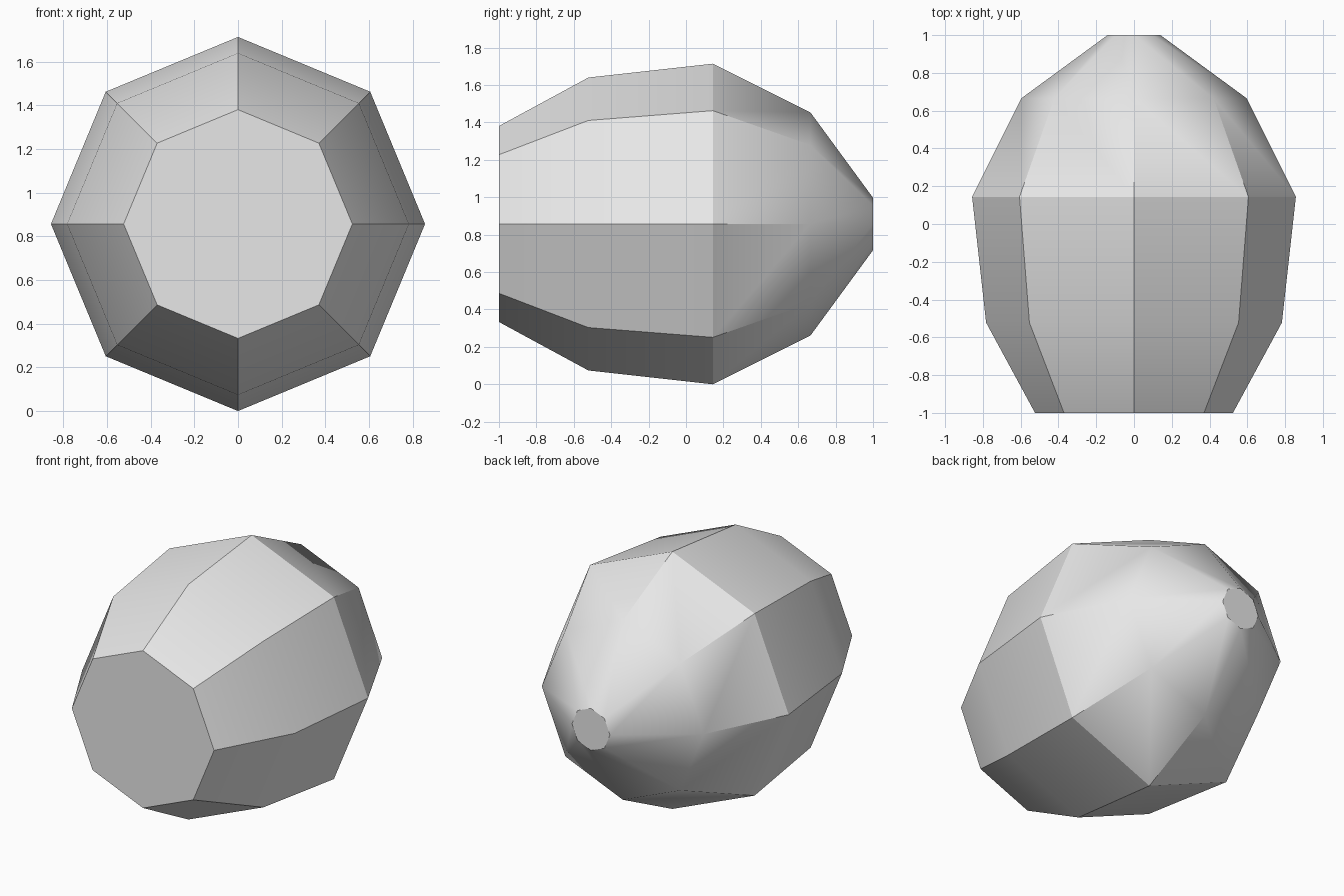
import bpy
import bmesh
import math

cube = bpy.data.objects.get("Cube")
if cube:
    bpy.data.objects.remove(cube, do_unlink=True)

# Plain grey material
grey = bpy.data.materials.new("light_grey")
grey.use_nodes = True
colour = (0.8, 0.8, 0.8, 1.0)
grey.diffuse_color = colour
grey.node_tree.nodes["Principled BSDF"].inputs["Base Color"].default_value = colour

SIDES = 8
CENTRE_Z = 0.857
# Profile along the barrel, front to back: (y, radius)
PROFILE = [(-1.0, 0.524), (-0.522, 0.783), (0.144, 0.857), (0.665, 0.597), (1.0, 0.14)]

# Octagonal rings joined into the barrel body
bm = bmesh.new()
rings = []
for y, radius in PROFILE:
    angles = [math.tau * i / SIDES for i in range(SIDES)]
    rings.append([bm.verts.new((radius * math.cos(a), y, CENTRE_Z + radius * math.sin(a)))
                  for a in angles])
for near, far in zip(rings, rings[1:]):
    for i in range(SIDES):
        j = (i + 1) % SIDES
        bm.faces.new((near[i], near[j], far[j], far[i]))

# Flat front and back caps
bm.faces.new(rings[0])
bm.faces.new(rings[-1])
bmesh.ops.recalc_face_normals(bm, faces=bm.faces)

mesh = bpy.data.meshes.new("barrel_body")
bm.to_mesh(mesh)
bm.free()
mesh.materials.append(grey)
body = bpy.data.objects.new("barrel_body", mesh)
bpy.context.collection.objects.link(body)

# Smooth the shallow edges, keep the long ridges and widest ring crisp
bpy.ops.object.select_all(action="DESELECT")
body.select_set(True)
bpy.context.view_layer.objects.active = body
bpy.ops.object.shade_smooth_by_angle(angle=math.radians(29))
